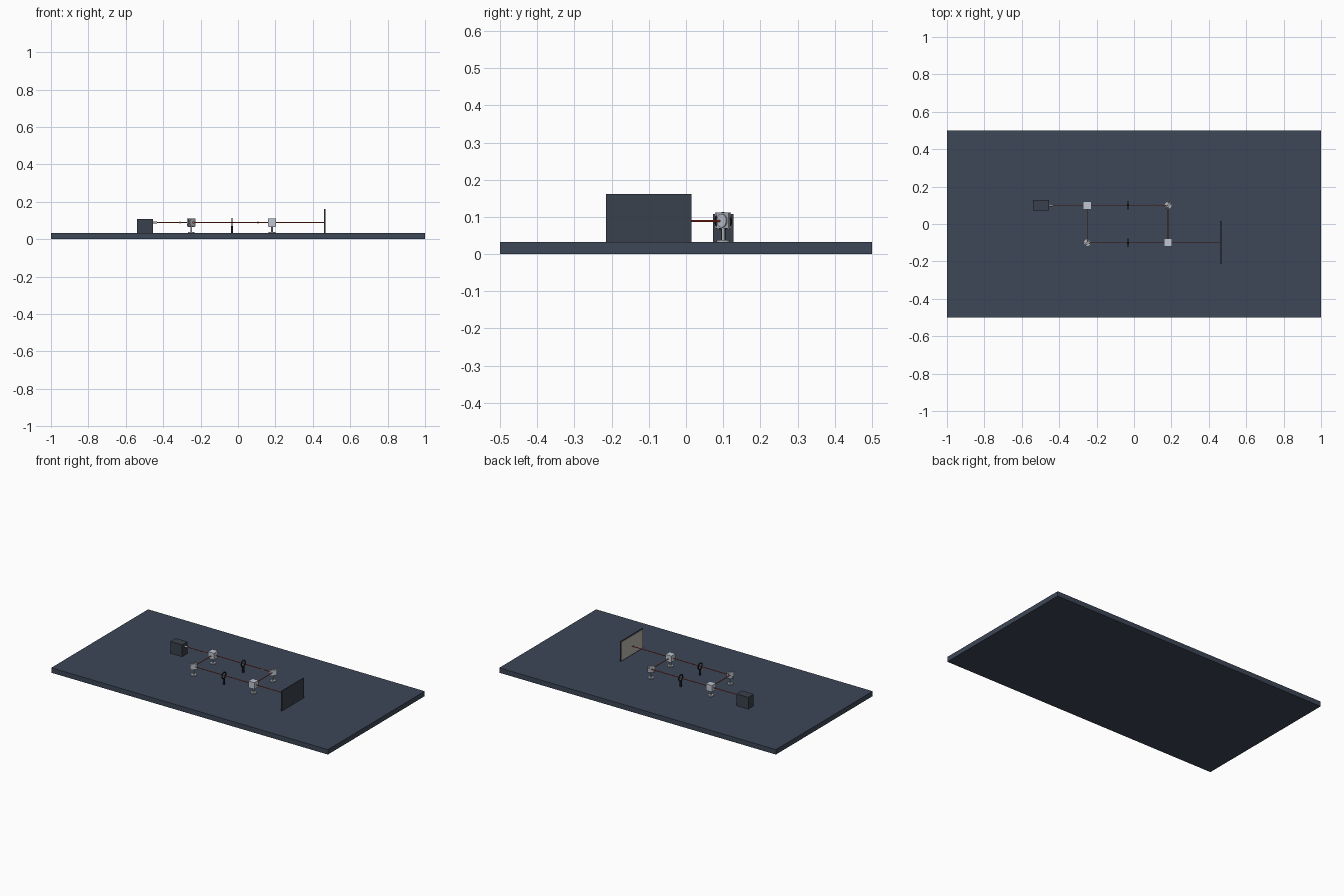
import bpy, math
from mathutils import Vector, Matrix

if "Cube" in bpy.data.objects:
    bpy.data.objects.remove(bpy.data.objects["Cube"])

def mat(name, r, g, b):
    m = bpy.data.materials.new(name)
    m.diffuse_color = (r, g, b, 1)
    m.use_nodes = True
    m.node_tree.nodes["Principled BSDF"].inputs["Base Color"].default_value = m.diffuse_color
    return m

SLATE = mat("slate", 0.048, 0.062, 0.095)
DARK = mat("dark_housing", 0.042, 0.052, 0.072)
BLACK = mat("black_metal", 0.012, 0.014, 0.018)
STEEL = mat("steel", 0.42, 0.45, 0.49)
GLASS = mat("pale_glass", 0.52, 0.57, 0.65)
CARD = mat("screen_card", 0.50, 0.48, 0.44)
RED = mat("red_beam", 0.60, 0.06, 0.025)
BRASS = mat("brass", 0.48, 0.34, 0.24)

TOP = 0.032    # table surface
BEAM = 0.089   # beam height

def finish(name, material, smooth=False):
    o = bpy.context.object
    o.name = name
    o.data.materials.append(material)
    if smooth:
        bpy.ops.object.shade_smooth_by_angle()
    return o

def box(name, material, center, size, turn=0):
    bpy.ops.mesh.primitive_cube_add(size=1, location=center, rotation=(0, 0, turn))
    bpy.context.object.scale = size
    return finish(name, material)

def rod(name, material, a, b, r, r2=None, sides=20):
    a, b = Vector(a), Vector(b)
    d = b - a
    bpy.ops.mesh.primitive_cone_add(vertices=sides, radius1=r, radius2=r if r2 is None else r2,
                                    depth=d.length, location=(a + b) / 2,
                                    rotation=d.to_track_quat('Z', 'Y').to_euler())
    return finish(name, material, True)

def stand(name, x, y, top, material=STEEL):
    rod(name + "_base", material, (x, y, TOP), (x, y, TOP + 0.006), 0.018, sides=28)
    rod(name + "_post", material, (x, y, TOP), (x, y, top), 0.005)

# Table
box("table", SLATE, (0, 0, TOP / 2), (2, 1, TOP))

# Laser with nozzle
box("laser_body", DARK, (-0.497, 0.1, 0.070), (0.086, 0.056, 0.077))
rod("laser_nozzle", STEEL, (-0.456, 0.1, BEAM), (-0.433, 0.1, BEAM), 0.006)

# Beam splitter cubes
for x, y in ((-0.25, 0.1), (0.182, -0.1)):
    stand("splitter", x, y, 0.07)
    box("splitter_cube", GLASS, (x, y, BEAM + 0.001), (0.043, 0.043, 0.043))
    box("splitter_plate", STEEL, (x, y, 0.068), (0.034, 0.034, 0.004))

# Diagonal mirrors: mount plate, mirror disc, adjustment knobs
n = Vector((1, -1, 0)).normalized()
t = Vector((1, 1, 0)).normalized()
for x, y in ((-0.25, -0.1), (0.182, 0.1)):
    c = Vector((x, y, BEAM + 0.001))
    stand("mirror", x, y, 0.07)
    box("mirror_mount", STEEL, c, (0.046, 0.006, 0.043), math.pi / 4)
    rod("mirror_disc", GLASS, c + n * 0.003, c + n * 0.007, 0.018, sides=32)
    for s in (-1, 1):
        k = c + t * 0.014 * s + Vector((0, 0, 0.012 * s))
        rod("mirror_knob", STEEL, k - n * 0.003, k - n * 0.014, 0.004, sides=12)

# Iris rings
for y in (0.1, -0.1):
    bpy.ops.mesh.primitive_torus_add(major_segments=32, minor_segments=10, major_radius=0.020,
                                     minor_radius=0.004, location=(-0.032, y, BEAM),
                                     rotation=(0, math.pi / 2, 0))
    finish("iris_ring", BLACK, True)
    rod("iris_post", BLACK, (-0.032, y, TOP), (-0.032, y, 0.069), 0.006)

# Screen with pale card facing the beam
box("screen_frame", DARK, (0.464, -0.1, 0.097), (0.006, 0.23, 0.13))
box("screen_card", CARD, (0.4605, -0.1, 0.097), (0.003, 0.22, 0.12))

# Beam paths
paths = (((-0.433, 0.1), (0.182, 0.1)), ((-0.25, 0.1), (-0.25, -0.1)),
         ((-0.25, -0.1), (0.46, -0.1)), ((0.182, 0.1), (0.182, -0.1)))
for a, b in paths:
    rod("beam", RED, (*a, BEAM), (*b, BEAM), 0.0024, sides=10)

# Direction cones on the beam
for x, y in ((-0.305, 0.1), (0.113, 0.1), (-0.232, -0.1)):
    rod("direction_cone", BRASS, (x - 0.008, y, BEAM), (x + 0.008, y, BEAM), 0.006, 0, sides=12)
